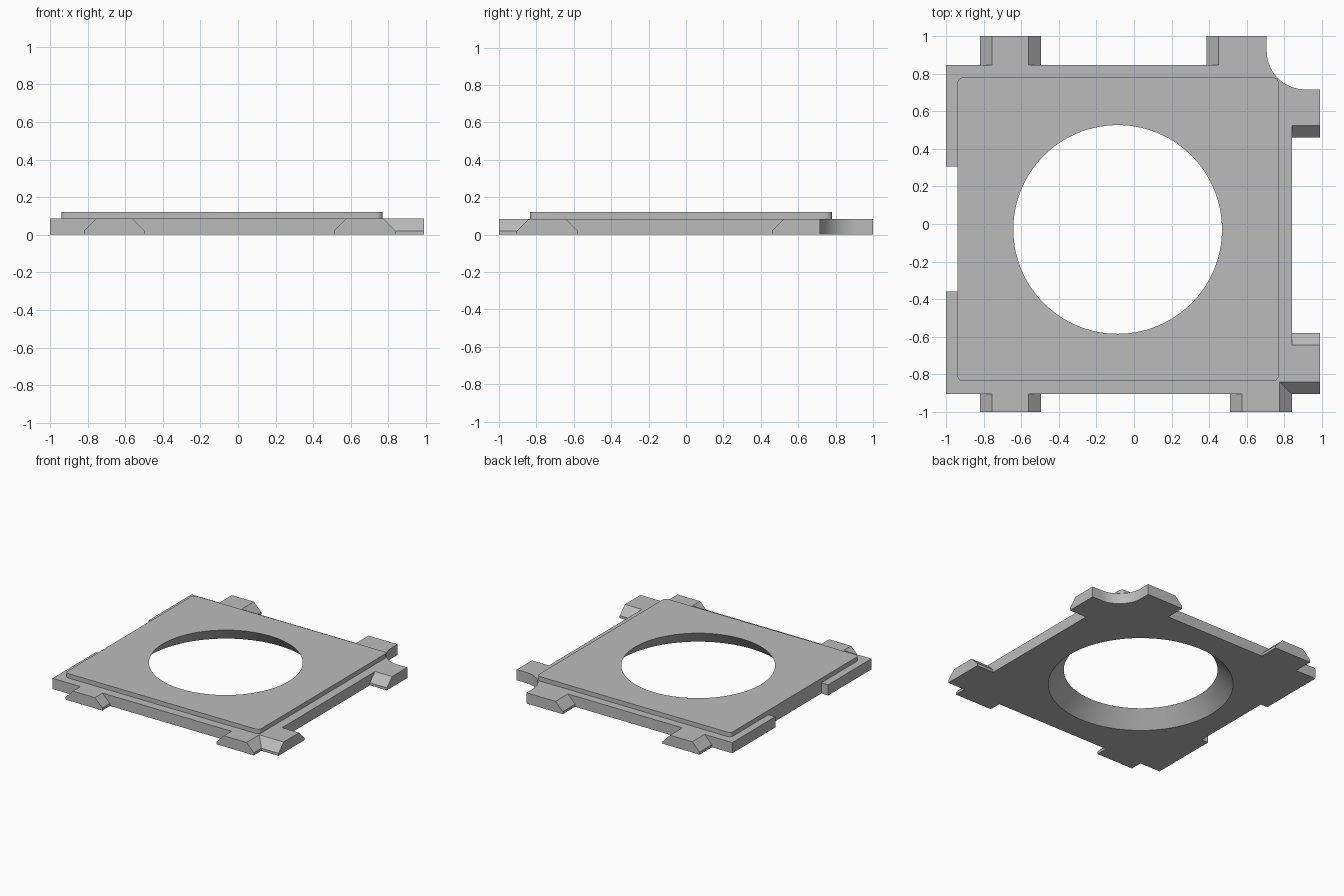
import bpy, bmesh, math
from mathutils import Vector

cube = bpy.data.objects.get("Cube")
if cube:
    bpy.data.objects.remove(cube, do_unlink=True)

BASE_TOP, PLATE_TOP, LIP, SLOPE = 0.085, 0.12, 0.02, 0.065

grey = bpy.data.materials.new("plain_grey")
grey.use_nodes = True
colour = (0.5, 0.5, 0.5, 1)
grey.diffuse_color = colour
grey.node_tree.nodes["Principled BSDF"].inputs["Base Color"].default_value = colour


def prism(name, points, sweep):
    """Extrude a closed loop of 3D points along a vector."""
    bm = bmesh.new()
    face = bm.faces.new([bm.verts.new(p) for p in points])
    result = bmesh.ops.extrude_face_region(bm, geom=[face])
    moved = [g for g in result["geom"] if isinstance(g, bmesh.types.BMVert)]
    bmesh.ops.translate(bm, verts=moved, vec=Vector(sweep))
    bmesh.ops.recalc_face_normals(bm, faces=bm.faces)
    mesh = bpy.data.meshes.new(name)
    bm.to_mesh(mesh)
    bm.free()
    mesh.materials.append(grey)
    obj = bpy.data.objects.new(name, mesh)
    bpy.context.collection.objects.link(obj)
    return obj


def slab(name, outline, low, high):
    return prism(name, [(x, y, low) for x, y in outline], (0, 0, high - low))


def arc(cx, cy, radius, start, end, steps):
    angles = [math.radians(start + (end - start) * i / steps) for i in range(steps + 1)]
    return [(cx + radius * math.cos(a), cy + radius * math.sin(a)) for a in angles]


def tab(name, along, a, b, start, end, slope_a=True, slope_b=True):
    """Connector running from start to end, a to b wide, with sloped flanks."""
    sa, sb = SLOPE * slope_a, SLOPE * slope_b
    profile = [(a, 0), (a, LIP), (a + sa, BASE_TOP), (b - sb, BASE_TOP), (b, LIP), (b, 0)]
    if along == "y":
        return prism(name, [(w, start, z) for w, z in profile], (0, end - start, 0))
    return prism(name, [(start, w, z) for w, z in profile], (end - start, 0, 0))


def combine(target, tool, operation):
    mod = target.modifiers.new(operation.lower(), "BOOLEAN")
    mod.operation, mod.solver, mod.object = operation, "EXACT", tool
    bpy.context.view_layer.objects.active = target
    bpy.ops.object.modifier_apply(modifier=mod.name)
    bpy.data.objects.remove(tool, do_unlink=True)


# Base with a shallow notch on the right side and a relieved front corner
frame = slab("base_frame", [
    (-1, -0.905), (0.775, -0.905), (0.775, -0.84), (0.84, -0.84), (0.84, 0.845),
    (-1, 0.845), (-1, 0.305), (-0.94, 0.305), (-0.94, -0.36), (-1, -0.36)], 0, BASE_TOP)

# Connector tabs around the edge
tabs = [
    tab("front_right_tab", "y", -0.82, -0.495, -1, -0.8),
    tab("front_left_tab", "y", 0.51, 0.84, -1, -0.78),
    tab("back_right_tab", "y", -0.82, -0.495, 0.75, 1),
    tab("back_left_tab", "y", 0.385, 0.8, 0.7, 1, slope_b=False),
    tab("left_front_tab", "x", -0.905, -0.58, 0.72, 0.99),
    tab("left_back_tab", "x", 0.46, 0.8, 0.7, 0.99, slope_b=False),
]
for part in tabs:
    combine(frame, part, "UNION")

# Raised plate with rounded corners
rim = []
for cx, cy, start in ((0.74, 0.75, 0), (-0.91, 0.75, 90), (-0.91, -0.805, 180), (0.74, -0.805, 270)):
    rim += arc(cx, cy, 0.03, start, start + 90, 6)
combine(frame, slab("raised_plate", rim, 0.05, PLATE_TOP), "UNION")

# Rounded bite out of the back left corner
bite = arc(0.91, 0.92, 0.204, 180, 270, 24) + [(1.3, 0.716), (1.3, 1.3), (0.706, 1.3)]
combine(frame, slab("corner_cutter", bite, -0.1, 0.3), "DIFFERENCE")

# Central opening, wider at the bottom
top_r, bottom_r, extra = 0.555, 0.667, 0.05
flare = (bottom_r - top_r) / PLATE_TOP * extra
bpy.ops.mesh.primitive_cone_add(
    vertices=128, radius1=bottom_r + flare, radius2=top_r - flare,
    depth=PLATE_TOP + 2 * extra, location=(-0.087, -0.029, PLATE_TOP / 2))
opening = bpy.context.object
opening.name = "opening_cutter"
opening.data.materials.append(grey)
combine(frame, opening, "DIFFERENCE")

# Smooth the curved walls, keep the edges crisp
bpy.ops.object.select_all(action="DESELECT")
frame.select_set(True)
bpy.context.view_layer.objects.active = frame
bpy.ops.object.shade_smooth_by_angle(angle=math.radians(25))
